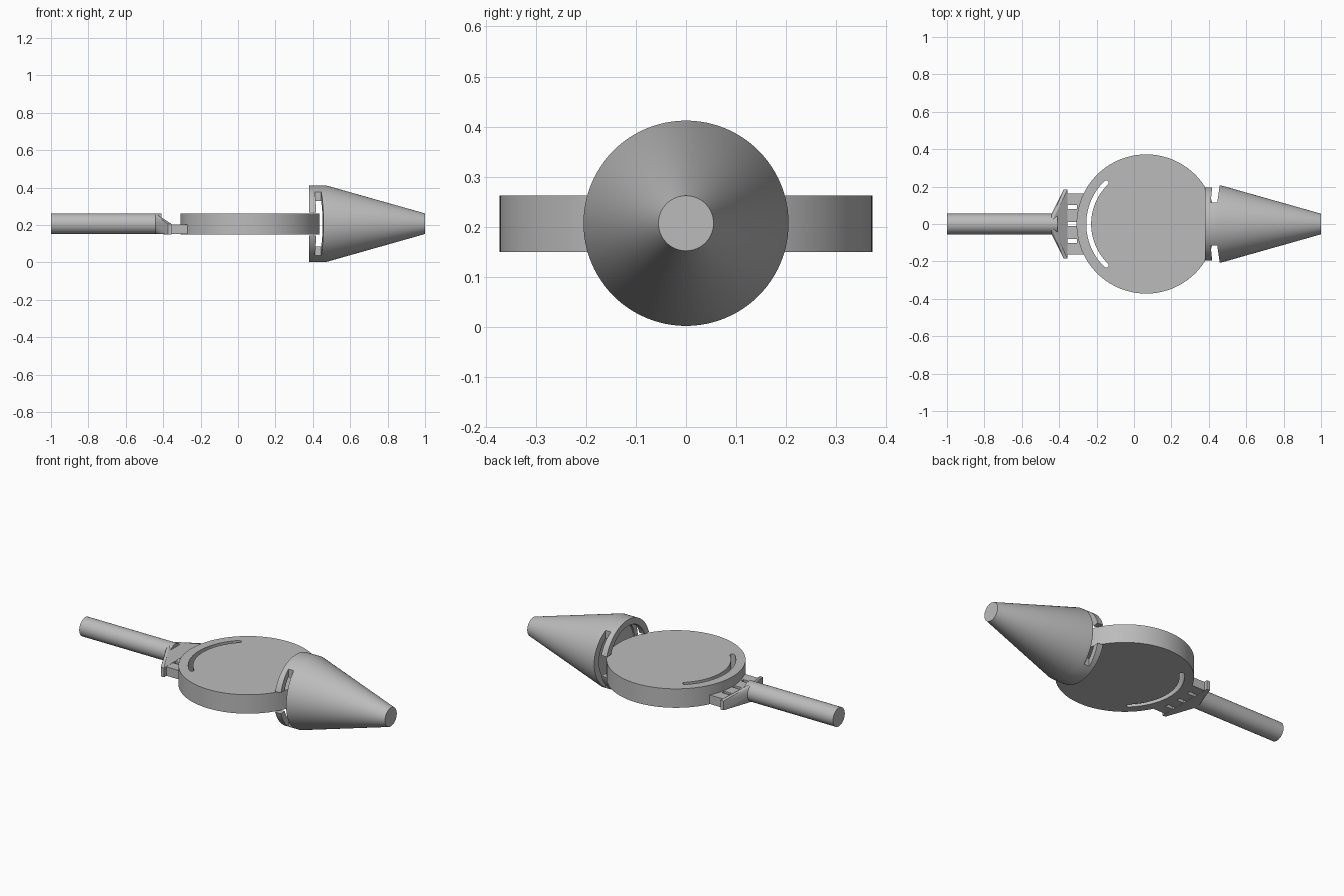
import bpy, bmesh, math
from mathutils import Matrix, Vector

if "Cube" in bpy.data.objects:
    bpy.data.objects.remove(bpy.data.objects["Cube"], do_unlink=True)

grey = bpy.data.materials.new("mid grey")
grey.use_nodes = True
grey.diffuse_color = (0.5, 0.5, 0.5, 1)
grey.node_tree.nodes["Principled BSDF"].inputs["Base Color"].default_value = (0.5, 0.5, 0.5, 1)

AXIS_Z = 0.207      # height of the cable and nose axis
LOW, HIGH = 0.15, 0.262
DISC_X, DISC_R = 0.065, 0.372


def finish(name, bm):
    bmesh.ops.recalc_face_normals(bm, faces=bm.faces[:])
    mesh = bpy.data.meshes.new(name)
    bm.to_mesh(mesh)
    bm.free()
    mesh.materials.append(grey)
    obj = bpy.data.objects.new(name, mesh)
    bpy.context.collection.objects.link(obj)
    return obj


def box(name, x, y, z):
    bm = bmesh.new()
    bmesh.ops.create_cube(bm, size=1)
    for v in bm.verts:
        v.co = Vector([r[0] if c < 0 else r[1] for c, r in zip(v.co, (x, y, z))])
    return finish(name, bm)


def prism(name, outline, z0, z1):
    bm = bmesh.new()
    face = bm.faces.new([bm.verts.new((x, y, z0)) for x, y in outline])
    new = bmesh.ops.extrude_face_region(bm, geom=[face])["geom"]
    bmesh.ops.translate(bm, vec=(0, 0, z1 - z0),
                        verts=[v for v in new if isinstance(v, bmesh.types.BMVert)])
    return finish(name, bm)


def lathe(name, profile, steps=96):
    """Closed solid turned around the x axis from (x, radius) points."""
    bm = bmesh.new()
    rings = []
    for x, r in profile:
        rings.append([bm.verts.new((x, r * math.cos(a), AXIS_Z + r * math.sin(a)))
                      for a in (math.tau * i / steps for i in range(steps))])
    for a, b in zip(rings, rings[1:]):
        for i in range(steps):
            j = (i + 1) % steps
            bm.faces.new((a[i], a[j], b[j], b[i]))
    bm.faces.new(rings[0])
    bm.faces.new(rings[-1])
    return finish(name, bm)


def cut(obj, cutters):
    for c in cutters:
        c.hide_render = True
        mod = obj.modifiers.new("cut", "BOOLEAN")
        mod.operation, mod.object, mod.solver = "DIFFERENCE", c, "EXACT"
        bpy.context.view_layer.objects.active = obj
        bpy.ops.object.modifier_apply(modifier=mod.name)
        bpy.data.objects.remove(c, do_unlink=True)


def smooth(obj):
    bpy.ops.object.select_all(action="DESELECT")
    obj.select_set(True)
    bpy.context.view_layer.objects.active = obj
    bpy.ops.object.shade_smooth_by_angle(angle=math.radians(20))


def arc(cx, cy, r, start, end, steps):
    angles = [math.radians(start + (end - start) * i / steps) for i in range(steps + 1)]
    return [(cx + r * math.cos(a), cy + r * math.sin(a)) for a in angles]


# Round flat body with a curved slot that has rounded ends
body = prism("body_disc", arc(DISC_X, 0, DISC_R, 0, 360, 128)[:-1], LOW, HIGH)
mid, half, sweep = 0.307, 0.013, 46
end_a = arc(DISC_X, 0, mid, 180 + sweep, 180 + sweep, 1)[0]
end_b = arc(DISC_X, 0, mid, 180 - sweep, 180 - sweep, 1)[0]
slot = arc(DISC_X, 0, mid + half, 180 - sweep, 180 + sweep, 40)
slot += arc(*end_a, half, 180 + sweep, 360 + sweep, 8)[1:-1]
slot += arc(DISC_X, 0, mid - half, 180 + sweep, 180 - sweep, 40)
slot += arc(*end_b, half, -sweep, 180 - sweep, 8)[1:-1]
cut(body, [prism("slot_cutter", slot, 0, 0.4)])
smooth(body)

# Hollow tapered nose with side slots and a notch for the body
nose = lathe("nose_cone", [(0.38, 0.205), (0.47, 0.205), (1.0, 0.055)])
cutters = [lathe("hollow_cutter", [(0.3, 0.168), (0.46, 0.168)]),
           box("notch_cutter", (0.3, 0.425), (-0.3, 0.3), (LOW - 0.005, HIGH + 0.005))]
for s in (1, -1):
    side = [(0.41, 0.115 * s), (0.445, 0.115 * s), (0.46, 0.22 * s), (0.42, 0.22 * s)]
    cutters.append(prism("side_slot_cutter", side, -0.1, 0.5))
cut(nose, cutters)
smooth(nose)

# Cable
smooth(lathe("cable", [(-1.0, 0.055), (-0.41, 0.055)], 48))

# Flared strain relief between the cable and the connector strip
bm = bmesh.new()
for i in range(32):
    a = math.tau * i / 32
    bm.verts.new((-0.44, 0.055 * math.cos(a), AXIS_Z + 0.055 * math.sin(a)))
for x in (-0.375, -0.355):
    for y in (-0.185, 0.185):
        for z in (LOW, 0.205):
            bm.verts.new((x, y, z))
bmesh.ops.convex_hull(bm, input=bm.verts[:])
smooth(finish("strain_relief", bm))

# Low connector strip with three openings
strip = box("connector_strip", (-0.36, -0.25), (-0.163, 0.163), (LOW + 0.001, 0.204))
cut(strip, [box("gap_cutter", (-0.355, -0.305), (y - 0.011, y + 0.011), (0, 0.4))
            for y in (-0.09, 0, 0.09)])
# Clear the strip out of the curved slot
cut(strip, [prism("strip_slot_cutter", arc(DISC_X, 0, 0.34, 0, 360, 96)[:-1], 0, 0.4)])
